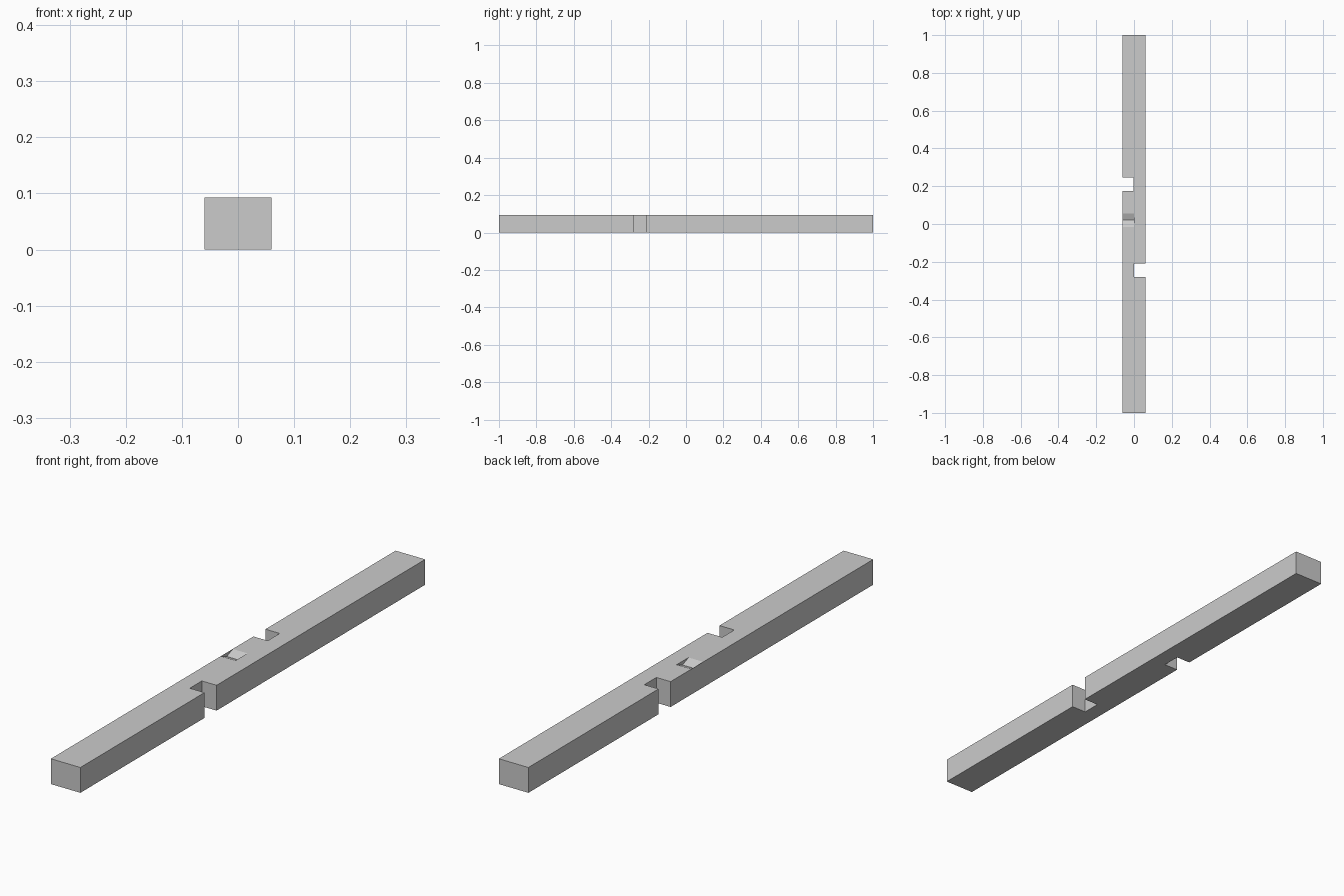
import bpy, bmesh

if "Cube" in bpy.data.objects:
    bpy.data.objects.remove(bpy.data.objects["Cube"])

W, H = 0.06, 0.093   # half width, height
N = 0.035            # half length of a notch


def prism(name, profile, x0, x1):
    """Extrude a (y, z) profile from x0 to x1."""
    bm = bmesh.new()
    face = bm.faces.new([bm.verts.new((x0, y, z)) for y, z in profile])
    out = bmesh.ops.extrude_face_region(bm, geom=[face])
    moved = [v for v in out["geom"] if isinstance(v, bmesh.types.BMVert)]
    bmesh.ops.translate(bm, verts=moved, vec=(x1 - x0, 0, 0))
    bmesh.ops.recalc_face_normals(bm, faces=bm.faces)
    mesh = bpy.data.meshes.new(name)
    bm.to_mesh(mesh)
    bm.free()
    obj = bpy.data.objects.new(name, mesh)
    bpy.context.collection.objects.link(obj)
    return obj


def box_profile(y0, y1, z0, z1):
    return [(y0, z0), (y1, z0), (y1, z1), (y0, z1)]


# Long timber beam
beam = prism("beam", box_profile(-1, 1, 0, H), -W, W)

# Half-width through notches on either side, and a shallow V pocket on top
d = 0.014
cutters = [
    prism("left_notch_cutter", box_profile(0.21 - N, 0.21 + N, -0.1, 0.2), -0.1, -0.002),
    prism("right_notch_cutter", box_profile(-0.245 - N, -0.245 + N, -0.1, 0.2), 0.0, 0.1),
    prism("v_pocket_cutter", [(0.02 - N, H), (0.02, H - d), (0.02 + N, H),
                              (0.02 + N, H + 0.05), (0.02 - N, H + 0.05)], -W + 0.0006, 0.0),
]
bpy.context.view_layer.objects.active = beam
for cutter in cutters:
    mod = beam.modifiers.new(cutter.name, "BOOLEAN")
    mod.operation = "DIFFERENCE"
    mod.solver = "EXACT"
    mod.object = cutter
    bpy.ops.object.modifier_apply(modifier=mod.name)
    bpy.data.objects.remove(cutter, do_unlink=True)
